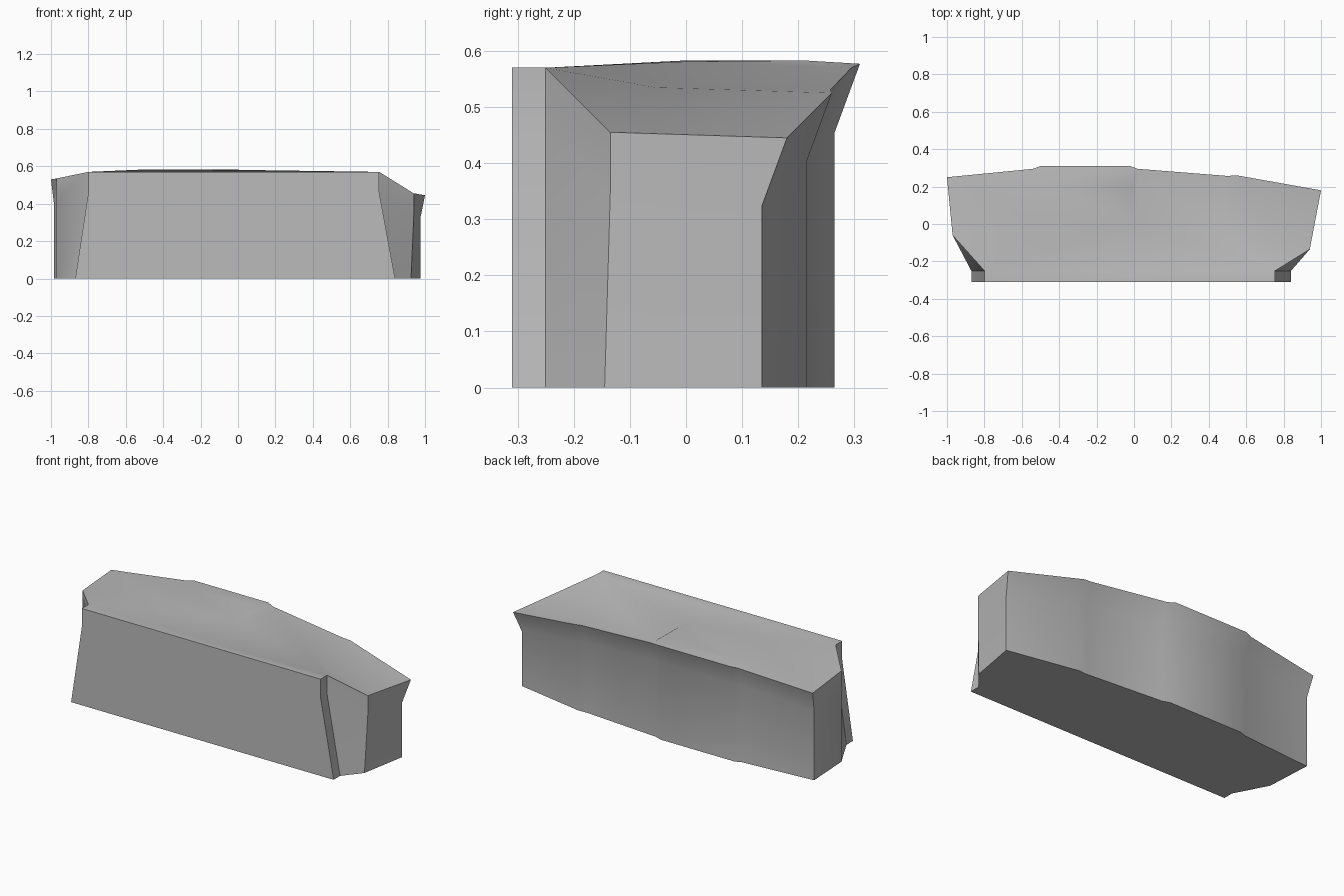
import bpy, bmesh, math

cube = bpy.data.objects.get("Cube")
if cube:
    bpy.data.objects.remove(cube, do_unlink=True)

stone = bpy.data.materials.new("stone_grey")
stone.use_nodes = True
stone.diffuse_color = (0.5, 0.5, 0.5, 1)
stone.node_tree.nodes["Principled BSDF"].inputs["Base Color"].default_value = (0.5, 0.5, 0.5, 1)

# Rim of the ledge, anticlockwise from the front corner
rim = [(-.8, -.31, .57), (.755, -.31, .57), (.755, -.25, .57), (.94, -.135, .455),
       (1, .18, .445), (.55, .26, .525), (.5, .257, .53), (.02, .295, .57),
       (-.02, .31, .577), (-.5, .31, .577), (-.54, .295, .572), (-1, .25, .53),
       (-.97, -.06, .535), (-.8, -.25, .57)]
# Wall line just under the flare of the back and ends
back_inset = .045
waist = []
for i, (x, y, z) in enumerate(rim):
    if 4 <= i <= 11:
        inward = {4: .025, 11: -.015}
        waist.append((x - inward.get(i, 0), y - back_inset + .01 * (i == 11), z - .122))
    else:
        waist.append((x, y, z - .11))
# Foot of the wall: the front slab spreads towards the ground
foot = [(x, y, 0) for x, y, z in waist]
for i, x in ((0, -.87), (13, -.87), (1, .84), (2, .84)):
    foot[i] = (x, foot[i][1], 0)
foot[3] = (.925, -.145, 0)

bm = bmesh.new()
rings = [[bm.verts.new(p) for p in ring] for ring in (foot, waist, rim)]

# Walls
n = len(rim)
for low, high in zip(rings, rings[1:]):
    for i in range(n):
        j = (i + 1) % n
        bm.faces.new((low[i], low[j], high[j], high[i]))
bm.faces.new(rings[0][::-1])

# Uneven top: a low dip on one end and a slight plateau
t = rings[2]
dip, b, c, d, e = [bm.verts.new(p) for p in (
    (.5, -.055, .535), (0, 0, .581), (-.5, 0, .583), (-.5, .21, .583), (0, .21, .583))]
for face in ((t[0], t[1], t[2], t[13]), (t[2], t[3], dip), (t[3], t[4], t[5]),
             (t[3], t[5], dip), (t[5], t[6], dip), (t[2], dip, b), (dip, t[6], t[7], b),
             (t[7], t[8], e), (t[7], e, b), (t[8], t[9], d, e), (b, e, d, c),
             (t[9], t[10], d), (t[10], c, d), (t[10], t[11], c), (t[11], t[12], c),
             (t[12], t[13], c), (t[13], t[2], b, c)):
    bm.faces.new(face)
bmesh.ops.recalc_face_normals(bm, faces=bm.faces)

mesh = bpy.data.meshes.new("rock_ledge")
bm.to_mesh(mesh)
bm.free()
mesh.materials.append(stone)
ledge = bpy.data.objects.new("rock_ledge", mesh)
bpy.context.collection.objects.link(ledge)

bpy.ops.object.select_all(action='DESELECT')
ledge.select_set(True)
bpy.context.view_layer.objects.active = ledge
bpy.ops.object.shade_smooth_by_angle(angle=math.radians(33))
